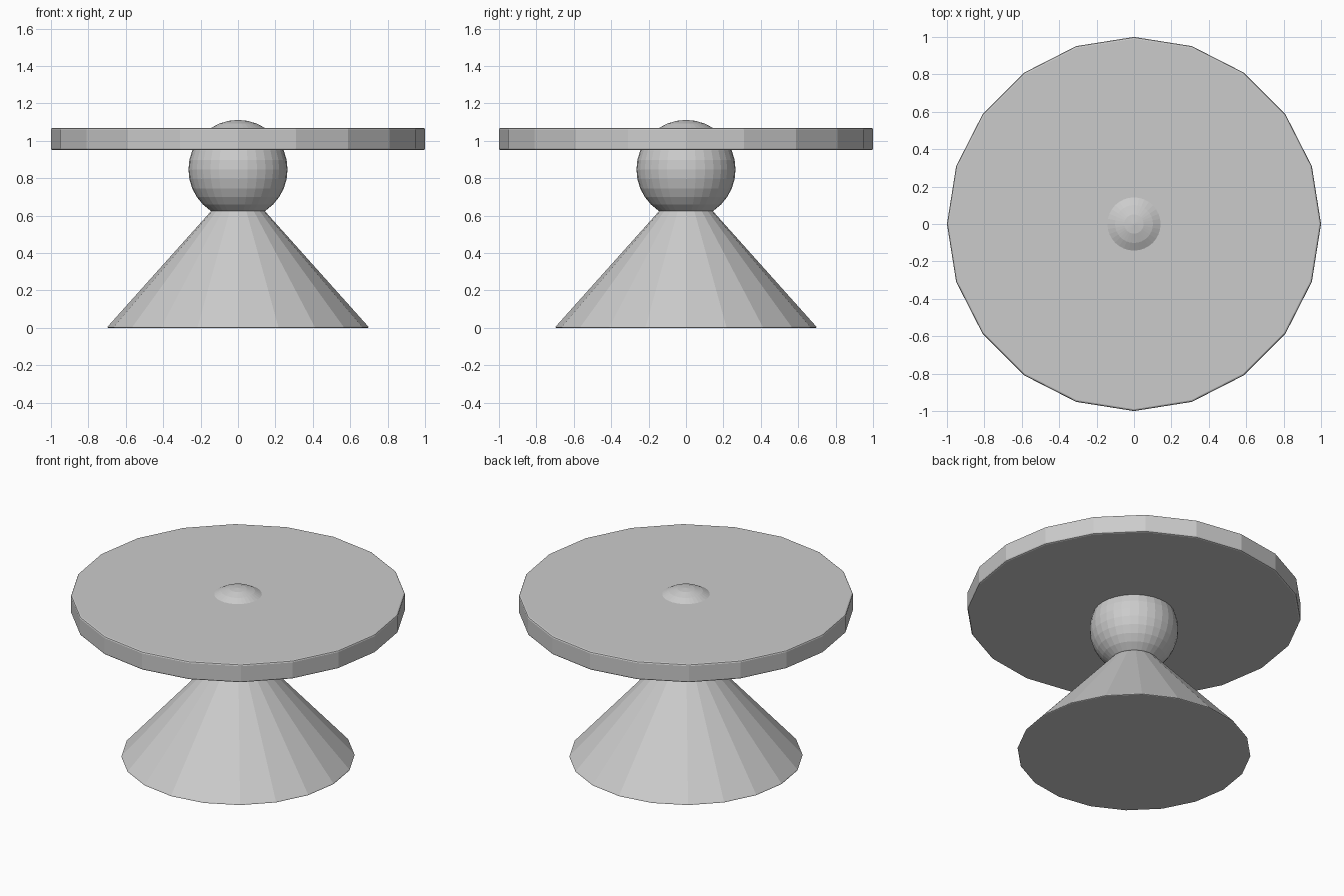
import bpy

if "Cube" in bpy.data.objects:
    bpy.data.objects.remove(bpy.data.objects["Cube"])


def soften(obj, width):
    # tiny bevel on the sharp rims only
    mod = obj.modifiers.new("rim_bevel", 'BEVEL')
    mod.width = width
    mod.segments = 2
    mod.limit_method = 'ANGLE'
    mod.angle_limit = 0.6


# conical foot
foot_h = 0.785
bpy.ops.mesh.primitive_cone_add(vertices=20, radius1=0.703, radius2=0,
                                depth=foot_h, location=(0, 0, foot_h / 2))
foot = bpy.context.object
foot.name = "base_cone"
soften(foot, 0.01)

# ball joint that pokes through the top
bpy.ops.mesh.primitive_uv_sphere_add(segments=32, ring_count=16,
                                     radius=0.265, location=(0, 0, 0.847))
bpy.context.object.name = "ball"

# round table top
z0, z1 = 0.95, 1.07
bpy.ops.mesh.primitive_cylinder_add(vertices=20, radius=1.0, depth=z1 - z0,
                                    location=(0, 0, (z0 + z1) / 2))
top = bpy.context.object
top.name = "table_top"
soften(top, 0.01)
